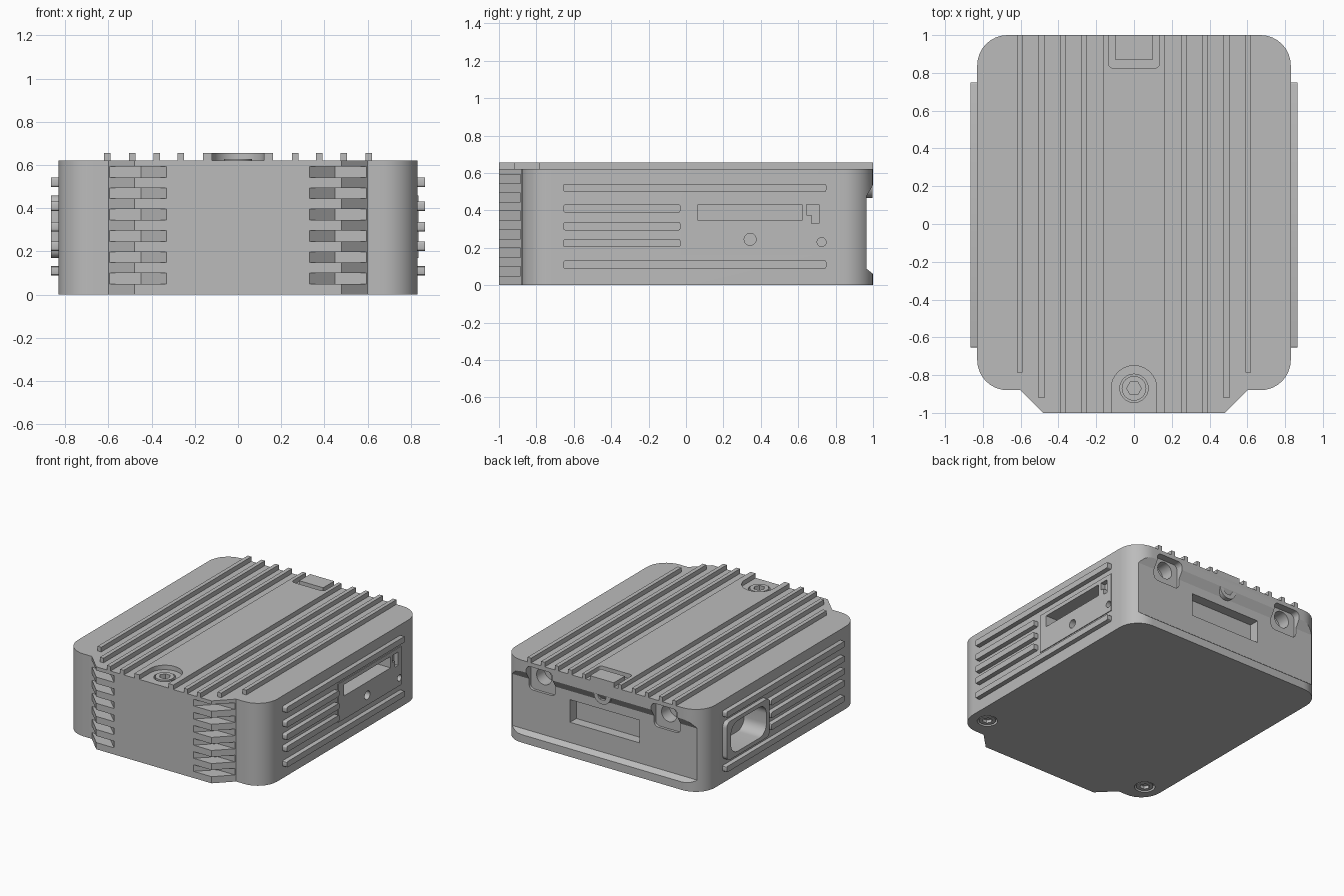
import bpy, bmesh, math

cube = bpy.data.objects.get("Cube")
if cube:
    bpy.data.objects.remove(cube, do_unlink=True)

grey = bpy.data.materials.new("metal_grey")
grey.use_nodes = True
grey.diffuse_color = (0.5, 0.5, 0.5, 1)
grey.node_tree.nodes["Principled BSDF"].inputs["Base Color"].default_value = (0.5, 0.5, 0.5, 1)


def prism(name, pts, axis, a, b):
    """Extrude a 2D outline along an axis from a to b."""
    place = {"x": lambda p, t: (t, p[0], p[1]),
             "y": lambda p, t: (p[0], t, p[1]),
             "z": lambda p, t: (p[0], p[1], t)}[axis]
    bm = bmesh.new()
    ends = [[bm.verts.new(place(p, t)) for p in pts] for t in (a, b)]
    bm.faces.new(ends[0])
    bm.faces.new(ends[1])
    n = len(pts)
    for i in range(n):
        j = (i + 1) % n
        bm.faces.new((ends[0][i], ends[0][j], ends[1][j], ends[1][i]))
    bmesh.ops.recalc_face_normals(bm, faces=bm.faces)
    mesh = bpy.data.meshes.new(name)
    bm.to_mesh(mesh)
    bm.free()
    mesh.materials.append(grey)
    ob = bpy.data.objects.new(name, mesh)
    bpy.context.scene.collection.objects.link(ob)
    return ob


def rect(u0, u1, v0, v1):
    return [(u0, v0), (u1, v0), (u1, v1), (u0, v1)]


def ring(u, v, r, n=32, start=0.0, sweep=math.tau):
    steps = n if sweep == math.tau else n - 1
    return [(u + r * math.cos(start + sweep * i / steps),
             v + r * math.sin(start + sweep * i / steps)) for i in range(n)]


def rounded(u0, u1, v0, v1, r, n=9):
    q = math.pi / 2
    centres = [(u0 + r, v0 + r), (u1 - r, v0 + r), (u1 - r, v1 - r), (u0 + r, v1 - r)]
    return [p for i, (u, v) in enumerate(centres)
            for p in ring(u, v, r, n, (i + 2) * q, q)]


def boolean(target, tool, operation="DIFFERENCE"):
    mod = target.modifiers.new("boolean", "BOOLEAN")
    mod.operation = operation
    mod.solver = "EXACT"
    mod.object = tool
    bpy.context.view_layer.objects.active = target
    bpy.ops.object.modifier_apply(modifier=mod.name)
    bpy.data.objects.remove(tool, do_unlink=True)


def cut(target, pts, axis, a, b):
    boolean(target, prism("cutter", pts, axis, a, b))


def socket_screw(name, u, v, r, axis, base, top):
    """Round screw head with a hexagonal socket."""
    head = prism(name, ring(u, v, r), axis, base, top)
    deep = top + (base - top) * 0.7
    cut(head, ring(u, v, r * 0.6, 6), axis, deep, top + (top - base))
    return head


H, TOP, W = 0.62, 0.655, 0.83

# Main housing with the tapered front block
body = prism("housing", rounded(-W, W, -0.88, 1.0, 0.16), "z", 0, H)
nose = [(-0.6, -0.88), (-0.48, -1.0), (0.48, -1.0), (0.6, -0.88), (0.6, -0.7), (-0.6, -0.7)]
boolean(body, prism("nose", nose, "z", 0, H), "UNION")

# Cooling slots on both front corners
for s in (-1, 1):
    for i in range(6):
        z = 0.05 + 0.0985 * i
        pts = [(s * 0.33, -1.01), (s * 0.33, -1.0), (s * 0.45, -0.885),
               (s * 0.66, -0.885), (s * 0.66, -1.01)]
        cut(body, pts, "z", z, z + 0.05)

# Recessed back panel between two sloped lips
cut(body, [(1.01, 0.055), (1.0, 0.06), (0.965, 0.088), (0.965, 0.476), (1.0, 0.535), (1.01, 0.55)],
    "x", -1, 1)
cut(body, rect(-0.29, 0.29, 0.24, 0.41), "y", 0.89, 1.1)
for s in (-1, 1):
    x = s * 0.52
    cut(body, rounded(x - 0.11, x + 0.11, 0.4, 0.59, 0.035), "y", 0.945, 1.1)
    cut(body, ring(x, 0.515, 0.062), "y", 0.85, 1.1)

# Right side: port plate with card slot, button holes and a hooked notch
boolean(body, prism("plate", rect(0.0, 0.75, 0.17, 0.46), "x", 0.7, W + 0.006), "UNION")
cut(body, rect(0.065, 0.62, 0.345, 0.43), "x", 0.72, 1)
cut(body, ring(0.343, 0.245, 0.032), "x", 0.76, 1)
cut(body, ring(0.725, 0.23, 0.024), "x", 0.8, 1)
cut(body, [(0.645, 0.43), (0.645, 0.375), (0.672, 0.375), (0.672, 0.33), (0.71, 0.33), (0.71, 0.43)],
    "x", 0.8, 1)

# Left side: raised frame around a rounded opening
boolean(body, prism("frame", rounded(0.24, 0.75, 0.17, 0.46, 0.04), "x", -0.7, -0.865), "UNION")
cut(body, rounded(0.28, 0.7, 0.2, 0.43, 0.08), "x", -0.68, -1)

# Screw pockets in the top and underside
cut(body, ring(0, -0.87, 0.075), "z", 0.58, 0.7)
for s in (-1, 1):
    cut(body, ring(s * 0.7, -0.72, 0.07), "z", -0.1, 0.03)
    socket_screw(f"bottom_screw_{'left' if s > 0 else 'right'}", s * 0.7, -0.72, 0.058, "z", 0.035, 0.004)

# Raised spine on the lid, opened around the front screw and the back tab
spine = prism("lid_spine", rect(-0.163, 0.163, -1.0, 1.0), "z", H - 0.01, TOP)
arch = [(-0.12, -1.1), (0.12, -1.1)] + ring(0, -0.87, 0.12, 24, 0, math.pi)
cut(spine, arch, "z", H + 0.001, 0.8)
cut(spine, ring(0, -0.87, 0.075), "z", 0.5, 0.8)
cut(spine, rounded(-0.135, 0.135, 0.825, 1.2, 0.025), "z", H + 0.001, 0.8)
prism("back_tab", rect(-0.1, 0.1, 0.87, 1.0), "z", H - 0.01, TOP)
socket_screw("top_screw", 0, -0.87, 0.065, "z", 0.57, 0.628)
socket_screw("back_screw", 0, 0.535, 0.07, "y", 0.95, 0.998)

# Lid ridges
for s in (-1, 1):
    for x, front in ((0.265, -1.0), (0.375, -1.0), (0.49, -0.92), (0.604, -0.785)):
        prism("lid_ridge", rect(s * x - 0.015, s * x + 0.015, front, 1.0), "z", H - 0.01, TOP)

# Side rails, long at top and bottom, short beside the ports
for s, inner in ((1, -0.03), (-1, 0.22)):
    for z, back in ((0.52, 0.75), (0.41, inner), (0.315, inner), (0.225, inner), (0.11, 0.75)):
        pts = rounded(-0.655, back, z - 0.022, z + 0.022, 0.01, 4)
        prism("side_rail", pts, "x", s * (W - 0.02), s * 0.865)

# Smooth curved walls, keep hard edges
for ob in bpy.context.scene.collection.objects:
    ob.select_set(ob.type == "MESH")
bpy.context.view_layer.objects.active = body
bpy.ops.object.shade_smooth_by_angle(angle=math.radians(30))
